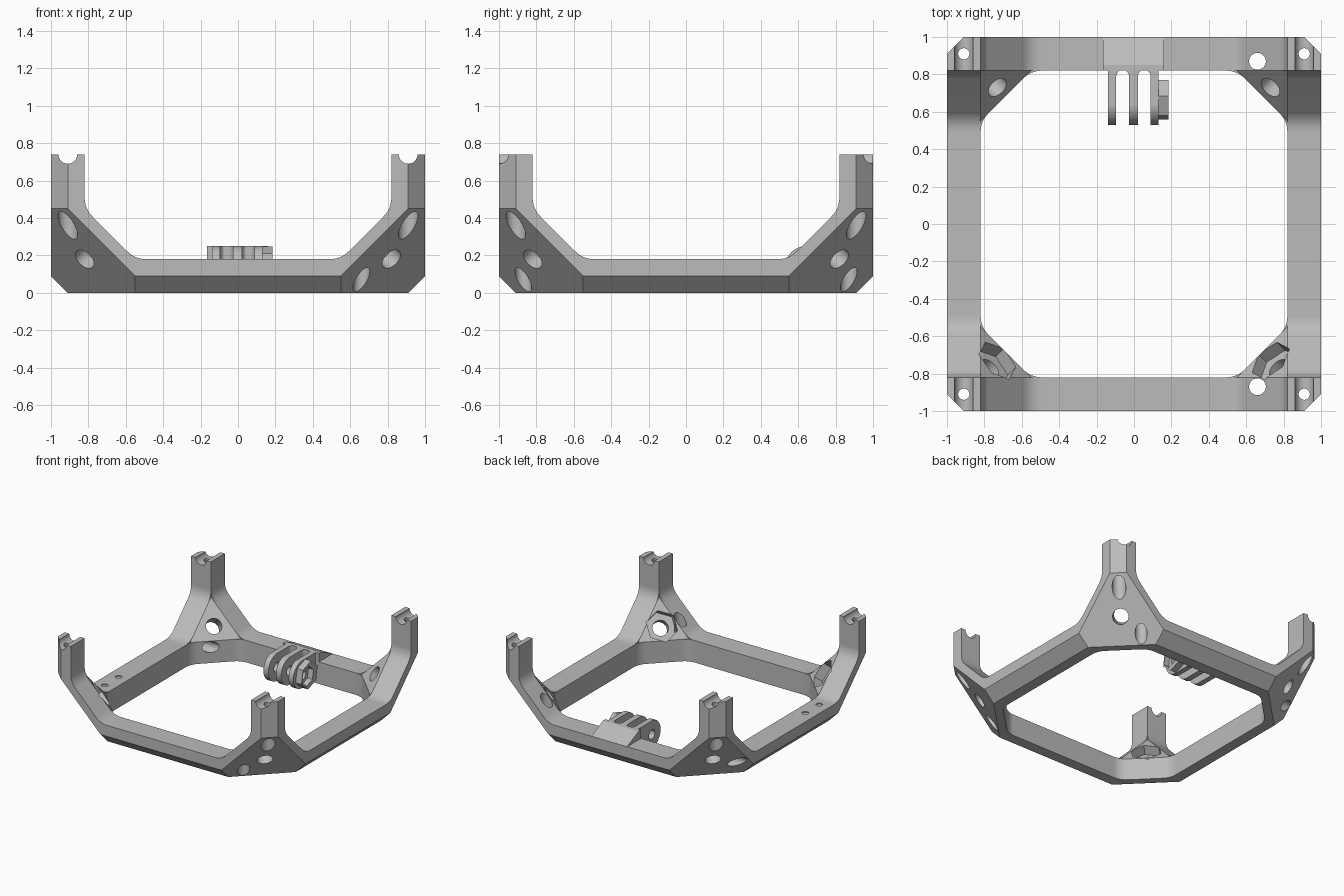
import bpy, bmesh, math
from mathutils import Vector, Matrix

cube = bpy.data.objects.get("Cube")
if cube:
    bpy.data.objects.remove(cube)

WALL, MID = 0.18, 0.09            # bar thickness and its half
OPEN, TOP = 1 - WALL, 0.74        # inner face distance, post height
CORNERS = [(sx, sy) for sx in (-1, 1) for sy in (-1, 1)]

grey = bpy.data.materials.new("plain grey")
grey.use_nodes = True
grey.diffuse_color = (0.5, 0.5, 0.5, 1)
grey.node_tree.nodes["Principled BSDF"].inputs["Base Color"].default_value = (0.5, 0.5, 0.5, 1)


def make_object(name, bm):
    bmesh.ops.recalc_face_normals(bm, faces=bm.faces)
    mesh = bpy.data.meshes.new(name)
    bm.to_mesh(mesh)
    bm.free()
    mesh.materials.append(grey)
    obj = bpy.data.objects.new(name, mesh)
    bpy.context.collection.objects.link(obj)
    return obj


def prism(name, outline, axis, lo, hi, matrix=None):
    """Extrude a 2D outline along an axis."""
    place = {"x": lambda u, v, w: (w, u, v),
             "y": lambda u, v, w: (u, w, v),
             "z": lambda u, v, w: (u, v, w)}[axis]
    bm = bmesh.new()
    face = bm.faces.new([bm.verts.new(place(u, v, lo)) for u, v in outline])
    grown = bmesh.ops.extrude_face_region(bm, geom=[face])["geom"]
    bmesh.ops.translate(bm, vec=place(0, 0, hi - lo),
                        verts=[g for g in grown if isinstance(g, bmesh.types.BMVert)])
    if matrix:
        bm.transform(matrix)
    return make_object(name, bm)


def ring(u, v, r, n=32, turn=0.0):
    return [(u + r * math.cos(turn + math.tau * i / n),
             v + r * math.sin(turn + math.tau * i / n)) for i in range(n)]


def rounded(points, t=0.06, steps=6):
    """Replace each outline corner with a short curve."""
    out = []
    for i, p in enumerate(points):
        p = Vector(p)
        a = p + (Vector(points[i - 1]) - p).normalized() * t
        b = p + (Vector(points[(i + 1) % len(points)]) - p).normalized() * t
        for k in range(steps + 1):
            s = k / steps
            out.append(tuple(a * (1 - s) ** 2 + p * 2 * s * (1 - s) + b * s * s))
    return out


def convex(name, half, z0, z1, cuts):
    """Box trimmed by planes given as a point and an outward normal."""
    bm = bmesh.new()
    bmesh.ops.create_cube(bm, size=1)
    bm.transform(Matrix.Translation((0, 0, (z0 + z1) / 2)) @ Matrix.Diagonal((2 * half, 2 * half, z1 - z0, 1)))
    for point, normal in cuts:
        bmesh.ops.bisect_plane(bm, geom=bm.verts[:] + bm.edges[:] + bm.faces[:], dist=1e-5,
                               plane_co=point, plane_no=normal, clear_outer=True)
        bmesh.ops.holes_fill(bm, edges=[e for e in bm.edges if e.is_boundary], sides=0)
    return make_object(name, bm)


def carve(obj, cutters):
    bpy.context.view_layer.objects.active = obj
    for cutter in cutters:
        cutter.hide_render = True
        mod = obj.modifiers.new("cut", "BOOLEAN")
        mod.operation, mod.solver, mod.object = "DIFFERENCE", "EXACT", cutter
        bpy.ops.object.modifier_apply(modifier=mod.name)
        bpy.data.objects.remove(cutter)


def smooth(obj):
    bpy.ops.object.select_all(action="DESELECT")
    obj.select_set(True)
    bpy.context.view_layer.objects.active = obj
    bpy.ops.object.shade_smooth_by_angle(angle=math.radians(25))
    mod = obj.modifiers.new("flat normals", "WEIGHTED_NORMAL")
    mod.keep_sharp = True


# Frame: outer block with bevelled edges and corners
cuts = [((sx, sy * (1 - MID), 0), (sx, sy, 0)) for sx, sy in CORNERS]
for s in (-1, 1):
    cuts += [((s, 0, MID), (s, 0, -1)), ((0, s, MID), (0, s, -1))]
cuts += [((sx, sy, 0.54), (sx, sy, -1)) for sx, sy in CORNERS]
frame = convex("corner_frame", 1, 0, TOP, cuts)

# Hollow inside and the openings through every side
inside = convex("inside_cutter", OPEN, WALL, 1.2,
                [((sx, sy, 0.81), (sx, sy, -1)) for sx, sy in CORNERS])
g = 0.55
side = rounded([(-OPEN, 1.2), (-OPEN, 0.45), (-g, WALL), (g, WALL), (OPEN, 0.45), (OPEN, 1.2)])
plan = rounded([(-OPEN, -g), (-g, -OPEN), (g, -OPEN), (OPEN, -g),
                (OPEN, g), (g, OPEN), (-g, OPEN), (-OPEN, g)])
cutters = [inside,
           prism("side_opening", side, "x", -1.1, 1.1),
           prism("front_opening", side, "y", -1.1, 1.1),
           prism("floor_opening", plan, "z", -0.1, 1.1)]

# Corner bolt holes, nut pockets, post holes
for sx, sy in CORNERS:
    inward = Vector((-sx, -sy, 1)).normalized()
    across = Vector((-sy, sx, 0)).normalized()
    up = inward.cross(across)
    spin = Matrix((across, up, inward)).transposed().to_4x4()
    spin.translation = (sx * 0.73, sy * 0.73, 0.27)      # centre of the inner corner face
    x, y = sx * (1 - MID), sy * (1 - MID)
    cutters += [prism("bolt_hole", ring(0, 0, 0.06), "z", -0.4, 0.2, spin),
                prism("nut_pocket", ring(0, 0, 0.122, 6, math.radians(40)), "z", -0.075, 0.15, spin),
                prism("post_socket", ring(x, y, 0.052), "z", -0.1, 0.52),
                prism("post_hole", ring(x, y, 0.03), "z", 0.4, 1)]

# Grooves across the post tops and the extra cord holes
for s in (-1, 1):
    cutters += [prism("post_groove", ring(s * (1 - MID), TOP, 0.05), "y", -1.1, 1.1),
                prism("cord_hole", ring(0.66, s * 0.87, 0.045), "z", -0.1, 0.9)]
cutters.append(prism("side_cord_hole", ring(0.66, 0.13, 0.045), "x", -1.1, -0.3))

# Shallow dots on the side bar
for y in (-0.25, -0.43):
    cutters.append(prism("bar_dot", ring(-1 + MID, y, 0.026), "z", WALL - 0.008, 0.3))
carve(frame, cutters)
smooth(frame)

# Hinge mount: wedge on the rear bar
smooth(prism("mount_wedge", [(1, 0.17), (1, WALL), (0.85, 0.25), (0.82, 0.25), (0.82, 0.17)], "x", -0.165, 0.16))

# Hinge mount: three rounded fingers
R, PY, PZ = 0.112, 0.642, 0.138
arc = [(PY - R * math.sin(math.pi * i / 24), PZ + R * math.cos(math.pi * i / 24)) for i in range(25)]
fingers = prism("mount_fingers", arc + [(0.85, PZ - R), (0.85, PZ + R)], "x", -0.14, 0.132)
slots = [prism("pivot_hole", ring(PY, PZ, 0.038), "x", -0.3, 0.3)]
for x in (-0.061, 0.055):
    end = [(x + 0.034 * math.cos(math.pi * i / 12), 0.79 + 0.034 * math.sin(math.pi * i / 12)) for i in range(13)]
    slots.append(prism("slot", end + [(x - 0.034, 0.4), (x + 0.034, 0.4)], "z", -0.1, 0.4))
carve(fingers, slots)
smooth(fingers)

# Hinge mount: hexagonal nut holder on the outer finger
holder = prism("mount_nut_holder", ring(0.665, PZ, 0.112, 6, math.radians(80)), "x", 0.13, 0.185)
carve(holder, [prism("nut_seat", ring(PY, PZ, 0.078, 6, math.radians(80)), "x", 0.14, 0.3),
               prism("nut_hole", ring(PY, PZ, 0.038), "x", 0.1, 0.3)])
smooth(holder)
